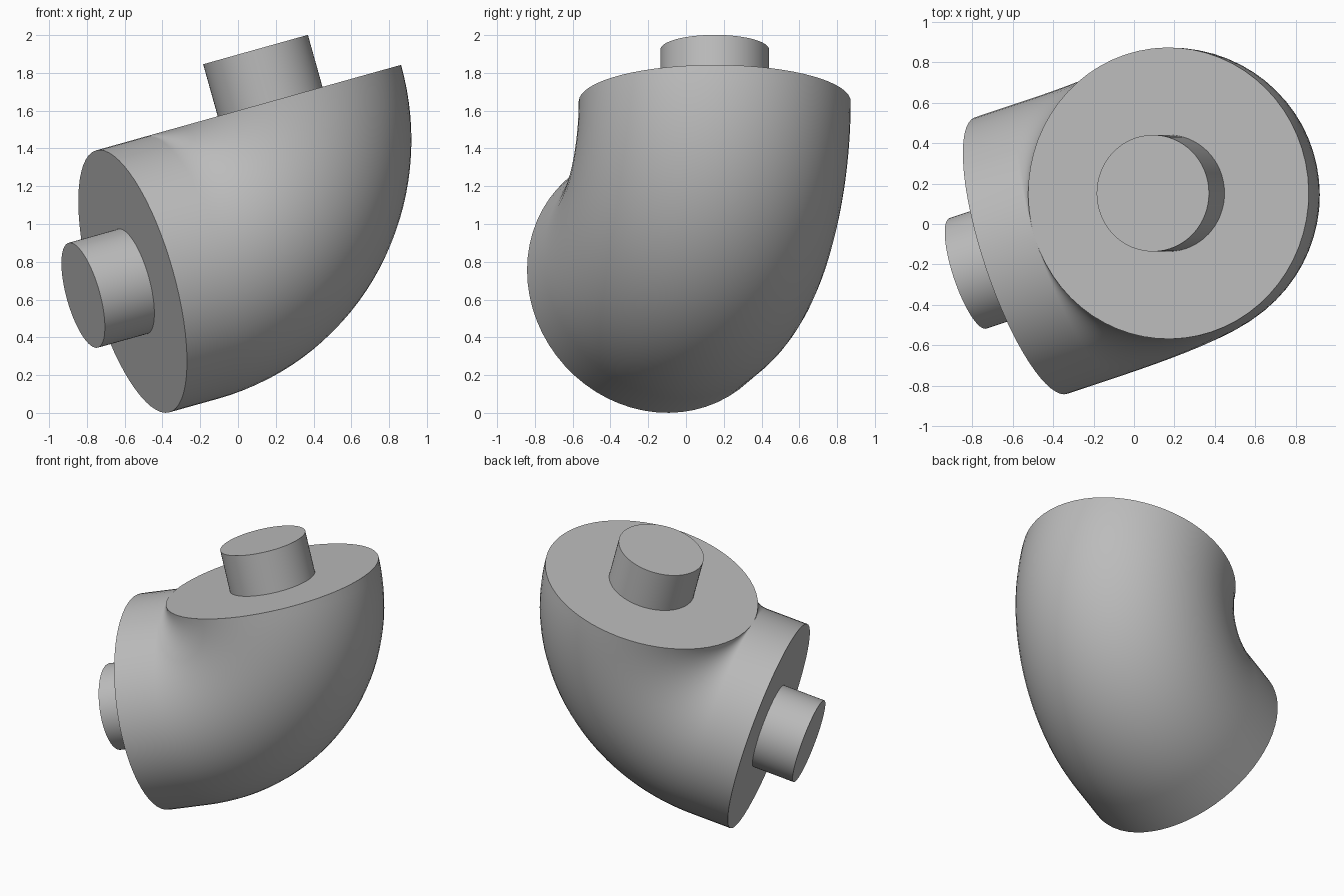
import bpy, bmesh
from math import cos, sin, pi
from mathutils import Matrix, Vector

if "Cube" in bpy.data.objects:
    bpy.data.objects.remove(bpy.data.objects["Cube"], do_unlink=True)

RADIUS = 0.72      # pipe radius, equal to the bend radius
STRAIGHT = 0.286   # straight run after the bend
STUB_R, STUB_L = 0.288, 0.286
SIDES, STEPS = 64, 32

grey = bpy.data.materials.new("plain grey")
grey.use_nodes = True
grey.diffuse_color = (0.5, 0.5, 0.5, 1)
grey.node_tree.nodes["Principled BSDF"].inputs["Base Color"].default_value = (0.5, 0.5, 0.5, 1)

# Tilted frame: local x leaves the side opening, local z leaves the top opening
up = Vector((-0.27, 0, 0.963)).normalized()
out = Vector((-0.916, -0.306, -0.257))
out = (out - up * out.dot(up)).normalized()
frame = Matrix((out, up.cross(out), up)).transposed().to_4x4()
frame.translation = Vector((0.17, 0.152, 1.648)) + out * RADIUS


def finish(name, bm):
    bmesh.ops.remove_doubles(bm, verts=bm.verts, dist=1e-5)
    bmesh.ops.recalc_face_normals(bm, faces=bm.faces)
    mesh = bpy.data.meshes.new(name)
    bm.to_mesh(mesh)
    bm.free()
    mesh.materials.append(grey)
    obj = bpy.data.objects.new(name, mesh)
    bpy.context.collection.objects.link(obj)
    obj.matrix_world = frame
    bpy.ops.object.select_all(action='DESELECT')
    obj.select_set(True)
    bpy.context.view_layer.objects.active = obj
    bpy.ops.object.shade_smooth_by_angle(angle=pi / 6)


# Elbow: a circle swept through a quarter turn, then straight on
stations = [(i / STEPS * pi / 2, 0) for i in range(STEPS + 1)] + [(pi / 2, STRAIGHT)]
bm = bmesh.new()
rings = []
for turn, slide in stations:
    radial = Vector((-cos(turn), 0, -sin(turn)))
    ring = []
    for k in range(SIDES):
        t = 2 * pi * k / SIDES
        p = radial * RADIUS * (1 + cos(t)) + Vector((slide, RADIUS * sin(t), 0))
        ring.append(bm.verts.new(p))
    rings.append(ring)
for a, b in zip(rings, rings[1:]):
    for k in range(SIDES):
        n = (k + 1) % SIDES
        bm.faces.new((a[k], a[n], b[n], b[k]))
bm.faces.new(rings[0])
bm.faces.new(rings[-1])
finish("elbow_pipe", bm)


# Short stub on the middle of each end face
def stub(name, placement):
    bm = bmesh.new()
    bmesh.ops.create_cone(bm, cap_ends=True, segments=SIDES, radius1=STUB_R,
                          radius2=STUB_R, depth=STUB_L, matrix=placement)
    finish(name, bm)


stub("top_stub", Matrix.Translation((-RADIUS, 0, STUB_L / 2)))
stub("side_stub", Matrix.Translation((STRAIGHT + STUB_L / 2, 0, -RADIUS))
     @ Matrix.Rotation(pi / 2, 4, 'Y'))
